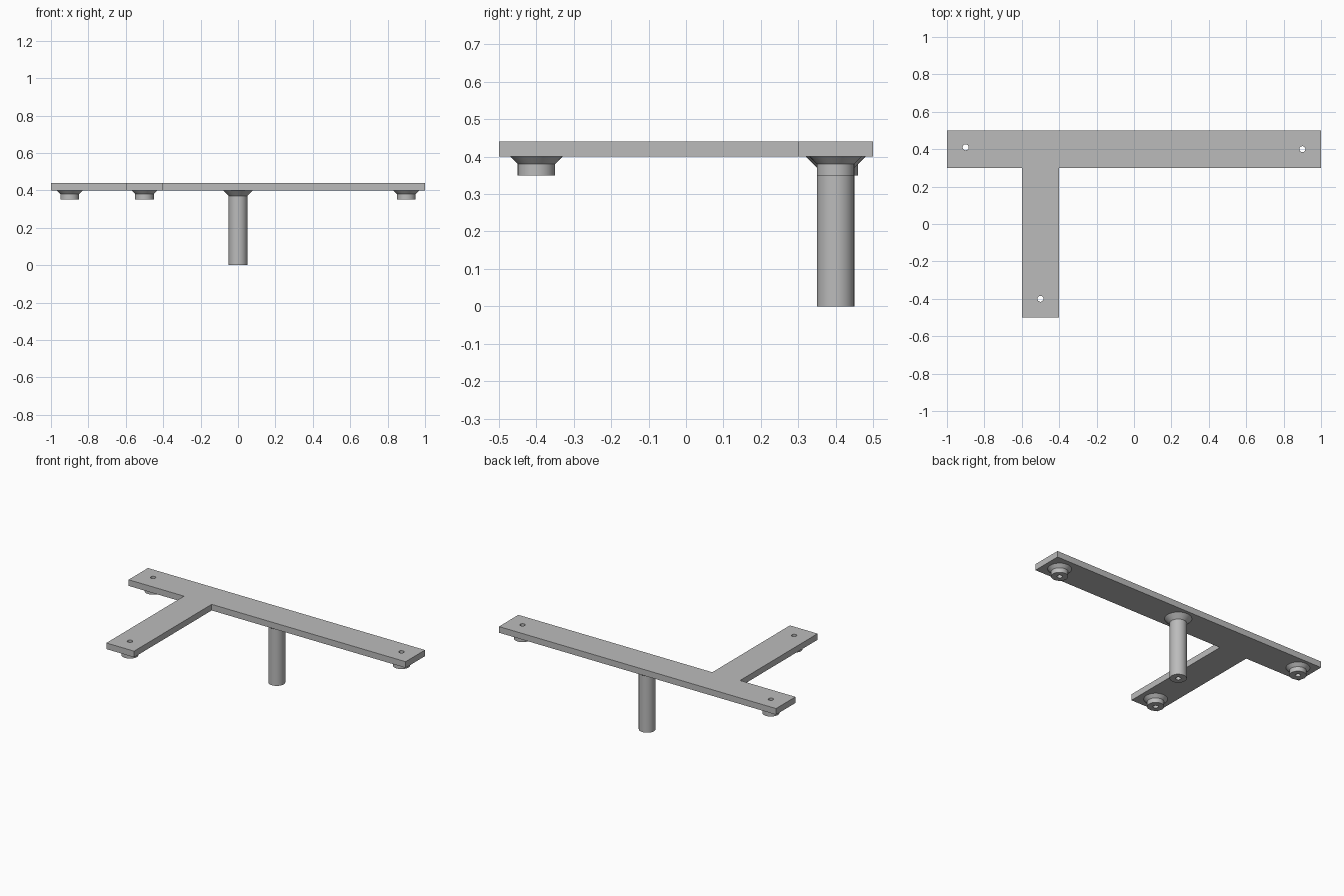
import bpy, bmesh
from math import cos, sin, tau, radians
from mathutils import Vector

cube = bpy.data.objects.get("Cube")
if cube:
    bpy.data.objects.remove(cube, do_unlink=True)

grey = bpy.data.materials.new("plain grey")
grey.use_nodes = True
colour = (0.5, 0.5, 0.5, 1)
grey.diffuse_color = colour
grey.node_tree.nodes["Principled BSDF"].inputs["Base Color"].default_value = colour

HOLE = 0.016
SIDES = 32
BOTTOM, TOP = 0.40, 0.44


def add_object(name, bm, location=(0, 0, 0)):
    bmesh.ops.recalc_face_normals(bm, faces=bm.faces)
    mesh = bpy.data.meshes.new(name)
    bm.to_mesh(mesh)
    bm.free()
    mesh.materials.append(grey)
    obj = bpy.data.objects.new(name, mesh)
    obj.location = location
    bpy.context.collection.objects.link(obj)
    bpy.ops.object.select_all(action="DESELECT")
    obj.select_set(True)
    bpy.context.view_layer.objects.active = obj
    bpy.ops.object.shade_smooth_by_angle(angle=radians(30))
    return obj


def lathe(name, profile, x, y):
    """Turn a (radius, height) profile around a vertical axis at x, y."""
    bm = bmesh.new()
    verts = [bm.verts.new((r, 0, z)) for r, z in profile]
    edges = [bm.edges.new(pair) for pair in zip(verts, verts[1:])]
    bmesh.ops.spin(bm, geom=verts + edges, cent=(0, 0, 0), axis=(0, 0, 1),
                   angle=tau, steps=SIDES)
    bmesh.ops.remove_doubles(bm, verts=bm.verts, dist=0.0001)
    return add_object(name, bm, (x, y, 0))


def add_loop(bm, points):
    verts = [bm.verts.new((x, y, BOTTOM)) for x, y in points]
    return [bm.edges.new((a, b)) for a, b in zip(verts, verts[1:] + verts[:1])]


bosses = {
    "right_back_boss": (-0.9, 0.41),
    "left_back_boss": (0.9, 0.4),
    "front_boss": (-0.5, -0.4),
}

# Flat plate: long bar with one arm, pierced above each boss
outline = [(-1, 0.5), (-1, 0.3), (-0.6, 0.3), (-0.6, -0.5),
           (-0.4, -0.5), (-0.4, 0.3), (1, 0.3), (1, 0.5)]
bm = bmesh.new()
edges = add_loop(bm, outline)
for x, y in bosses.values():
    edges += add_loop(bm, [(x + HOLE * cos(tau * i / SIDES), y + HOLE * sin(tau * i / SIDES))
                           for i in range(SIDES)])
bmesh.ops.triangle_fill(bm, use_beauty=True, use_dissolve=False, edges=edges,
                        normal=(0, 0, 1))
extruded = bmesh.ops.extrude_face_region(bm, geom=bm.faces[:], use_keep_orig=True)
bmesh.ops.translate(bm, vec=Vector((0, 0, TOP - BOTTOM)),
                    verts=[v for v in extruded["geom"] if isinstance(v, bmesh.types.BMVert)])
add_object("plate", bm)

# Short hollow bosses with flared collars under the plate
for name, (x, y) in bosses.items():
    lathe(name, [(HOLE, BOTTOM), (HOLE, 0.35), (0.05, 0.35), (0.05, 0.38), (0.07, BOTTOM)], x, y)

# Tall post with a flared collar and a blind hole in its foot
lathe("post", [(0, 0.2), (HOLE, 0.2), (HOLE, 0), (0.05, 0), (0.05, 0.37), (0.08, BOTTOM)], 0, 0.4)
